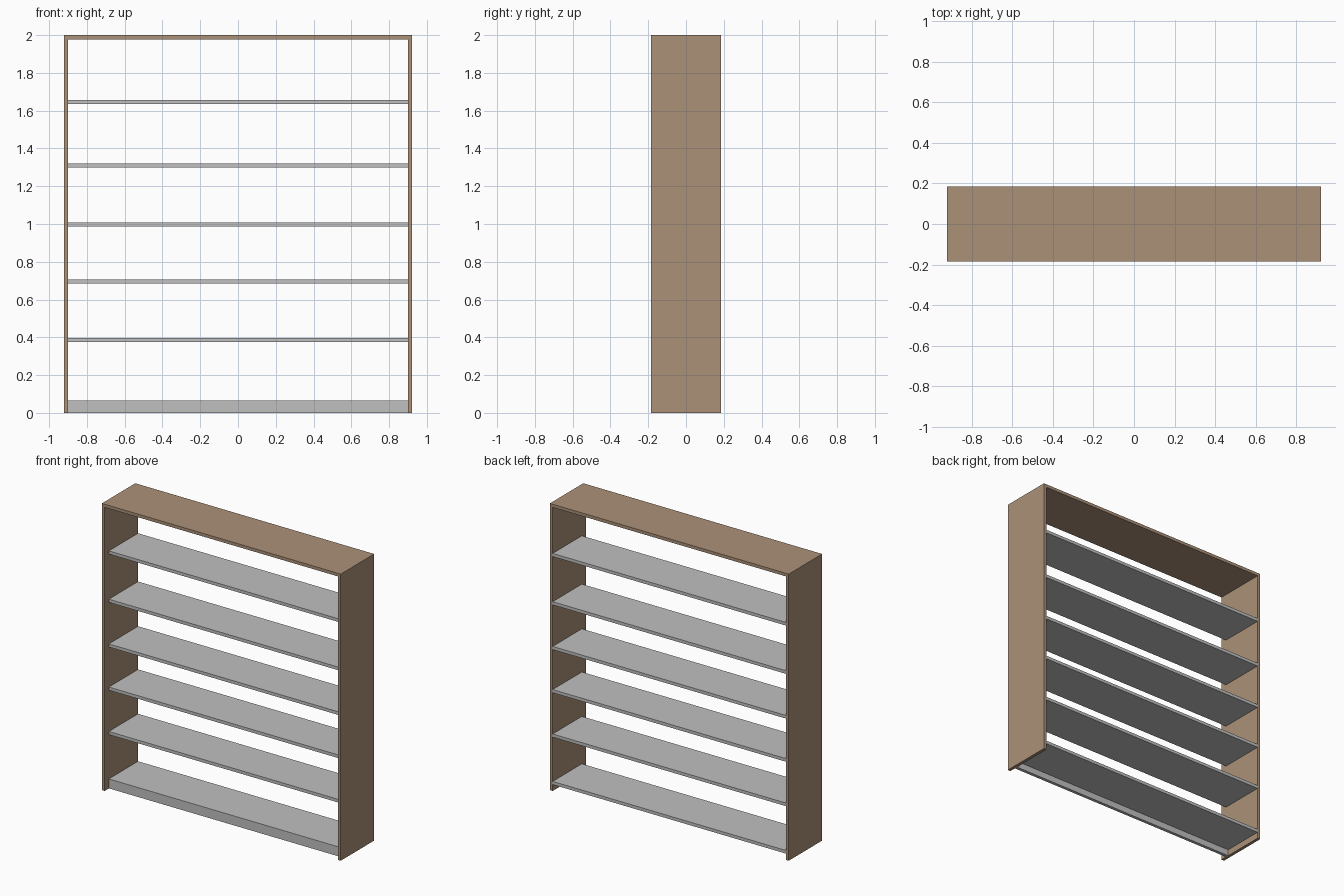
import bpy

if "Cube" in bpy.data.objects:
    bpy.data.objects.remove(bpy.data.objects["Cube"])

W, D, H, T = 0.922, 0.184, 2.0, 0.022   # half width, half depth, height, board thickness
INSET = 0.046                           # shelves sit back from the front edge


def material(name, rgb):
    m = bpy.data.materials.new(name)
    m.diffuse_color = (*rgb, 1.0)
    m.use_nodes = True
    m.node_tree.nodes["Principled BSDF"].inputs["Base Color"].default_value = m.diffuse_color
    return m


brown = material("brown_wood", (0.407, 0.283, 0.188))
grey = material("grey_board", (0.527, 0.527, 0.527))


def board(name, lo, hi, mat):
    """Axis-aligned board between two corners."""
    bpy.ops.mesh.primitive_cube_add(size=1)
    ob = bpy.context.object
    ob.name = name
    ob.scale = [b - a for a, b in zip(lo, hi)]
    ob.location = [(a + b) / 2 for a, b in zip(lo, hi)]
    bpy.ops.object.transform_apply(location=True, rotation=False, scale=True)
    ob.data.materials.append(mat)
    return ob


# Outer frame: two sides and the top
board("left_side", (-W, -D, 0), (-W + T, D, H - T), brown)
board("right_side", (W - T, -D, 0), (W, D, H - T), brown)
board("top_panel", (-W, -D, H - T), (W, D, H), brown)

# Shelves, flush with the back edge
for i, top in enumerate((0.066, 0.397, 0.707, 1.008, 1.32, 1.657)):
    board(f"shelf_{i + 1}", (-W + T, -D + INSET, top - T), (W - T, D, top), grey)

# Plinth strip under the front of the lowest shelf
board("front_plinth", (-W + T, -D + INSET, 0), (W - T, -D + INSET + T, 0.066 - T), grey)
